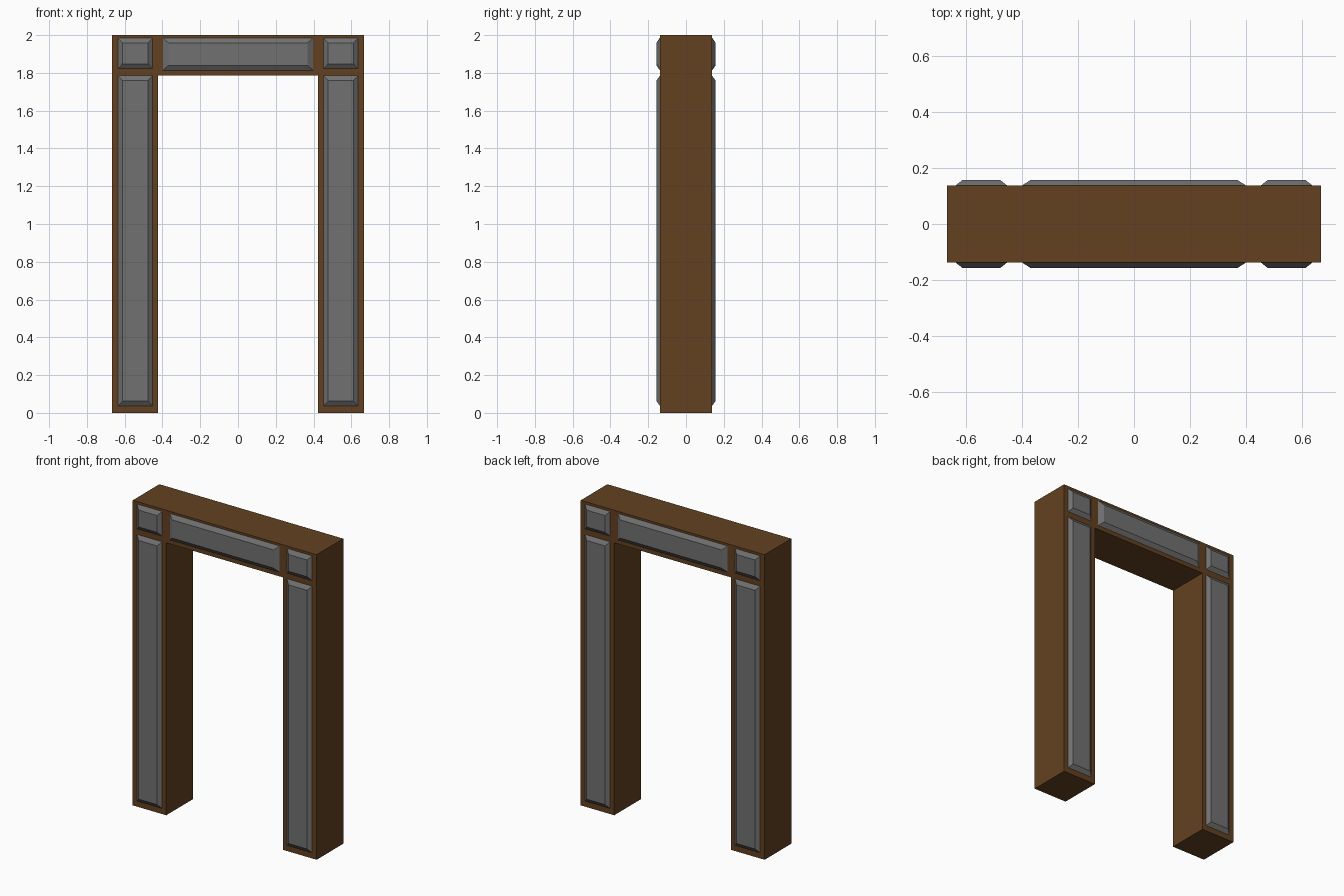
import bpy, bmesh

cube = bpy.data.objects.get("Cube")
if cube:
    bpy.data.objects.remove(cube, do_unlink=True)

HALF_DEPTH = 0.138
PANEL_FACE = 0.157


def make_material(name, colour):
    mat = bpy.data.materials.new(name)
    mat.use_nodes = True
    mat.diffuse_color = colour
    mat.node_tree.nodes["Principled BSDF"].inputs["Base Color"].default_value = colour
    return mat


def add_object(name, bm, mat):
    bmesh.ops.recalc_face_normals(bm, faces=bm.faces)
    mesh = bpy.data.meshes.new(name)
    bm.to_mesh(mesh)
    bm.free()
    mesh.materials.append(mat)
    obj = bpy.data.objects.new(name, mesh)
    bpy.context.collection.objects.link(obj)
    return obj


wood = make_material("brown wood", (0.125, 0.053, 0.015, 1))
stone = make_material("grey stone", (0.165, 0.165, 0.165, 1))

# Door frame: an upside-down U extruded through its depth
outer, inner, lintel_z, top = 0.667, 0.424, 1.786, 2.0
profile = [(-outer, 0), (-inner, 0), (-inner, lintel_z), (inner, lintel_z),
           (inner, 0), (outer, 0), (outer, top), (-outer, top)]
bm = bmesh.new()
face = bm.faces.new([bm.verts.new((x, -HALF_DEPTH, z)) for x, z in profile])
extruded = bmesh.ops.extrude_face_region(bm, geom=[face])["geom"]
bmesh.ops.translate(bm, vec=(0, 2 * HALF_DEPTH, 0),
                    verts=[g for g in extruded if isinstance(g, bmesh.types.BMVert)])
add_object("door_frame", bm, wood)


def raised_panel(name, x0, x1, z0, z1, side, slope_x, slope_z):
    """Bevelled panel standing out from the front (-1) or back (1)."""
    bm = bmesh.new()
    rings = []
    for y, dx, dz in ((HALF_DEPTH, 0, 0), (PANEL_FACE, slope_x, slope_z)):
        rings.append([bm.verts.new((x, side * y, z)) for x, z in (
            (x0 + dx, z0 + dz), (x1 - dx, z0 + dz),
            (x1 - dx, z1 - dz), (x0 + dx, z1 - dz))])
    base, cap = rings
    bm.faces.new(base)
    bm.faces.new(cap)
    for i in range(4):
        j = (i + 1) % 4
        bm.faces.new((base[i], base[j], cap[j], cap[i]))
    add_object(name, bm, stone)


# Panels on both faces: one on the lintel, two on each side post
for side, face_name in ((-1, "front"), (1, "back")):
    raised_panel(f"{face_name}_lintel_panel", -0.398, 0.398, 1.813, 1.986,
                 side, 0.03, 0.027)
    for sx, hand in ((-1, "right"), (1, "left")):
        x0, x1 = sorted((sx * 0.635, sx * 0.453))
        raised_panel(f"{face_name}_{hand}_post_panel", x0, x1, 0.037, 1.785,
                     side, 0.024, 0.026)
        raised_panel(f"{face_name}_{hand}_corner_panel", x0, x1, 1.822, 1.984,
                     side, 0.024, 0.026)
